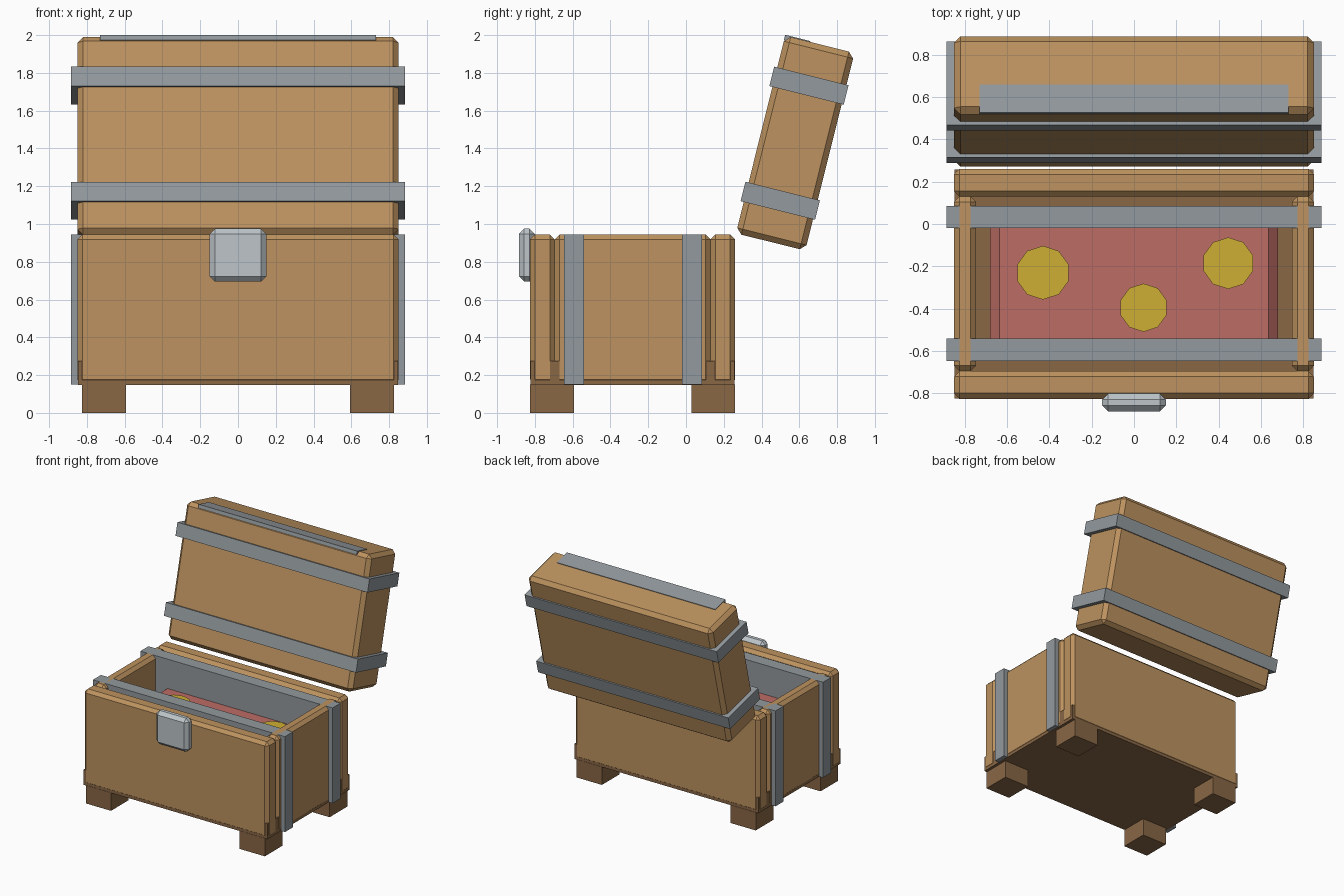
import bpy
import math
from mathutils import Matrix, Vector

default = bpy.data.objects.get("Cube")
if default:
    bpy.data.objects.remove(default, do_unlink=True)


def material(name, rgb):
    m = bpy.data.materials.new(name)
    m.use_nodes = True
    colour = (*rgb, 1)
    m.diffuse_color = colour
    m.node_tree.nodes["Principled BSDF"].inputs["Base Color"].default_value = colour
    return m


wood = material("light wood", (0.51, 0.29, 0.115))
dark_wood = material("dark wood", (0.25, 0.135, 0.06))
iron = material("grey iron", (0.29, 0.32, 0.34))
steel = material("pale steel", (0.51, 0.56, 0.59))
cloth = material("red cloth", (0.51, 0.15, 0.13))
gold = material("gold", (0.62, 0.43, 0.035))


def finish(name, mat, bevel=0):
    ob = bpy.context.object
    ob.name = ob.data.name = name
    ob.data.materials.append(mat)
    if bevel:
        mod = ob.modifiers.new("Chamfer", "BEVEL")
        mod.width = bevel
        mod.segments = 1
    return ob


def box(name, mat, x, y, z, bevel=0):
    """Box spanning the (min, max) pairs x, y and z."""
    bpy.ops.mesh.primitive_cube_add(size=1)
    ob = finish(name, mat, bevel)
    spans = (x, y, z)
    size = [hi - lo for lo, hi in spans]
    centre = Vector([(hi + lo) / 2 for lo, hi in spans])
    ob.data.transform(Matrix.Translation(centre) @ Matrix.Diagonal((*size, 1)))
    return ob


FRONT, BACK = -0.825, 0.26
HALF, FLOOR, RIM = 0.85, 0.15, 0.945
WALL, CHAMFER, FOOT = 0.13, 0.026, 0.232
INSET = 0.002

# Base slab, tucked just inside the wall planks
box("base", dark_wood, (-HALF + INSET, HALF - INSET),
    (FRONT + INSET, BACK - INSET), (FLOOR - INSET, 0.275))

# Wall planks
for name, y0 in (("front_wall", FRONT), ("back_wall", BACK - WALL)):
    box(name, wood, (-HALF, HALF), (y0, y0 + WALL), (FLOOR, RIM), CHAMFER)
for name, x0 in (("right_wall", -HALF), ("left_wall", HALF - 0.105)):
    box(name, wood, (x0, x0 + 0.105), (FRONT + WALL, BACK - WALL),
        (FLOOR, RIM), CHAMFER)

# Feet
for row, y0 in (("front", FRONT), ("back", BACK - FOOT)):
    for side, x0 in (("right", FRONT), ("left", -FRONT - FOOT)):
        box(f"{row}_{side}_foot", dark_wood, (x0, x0 + FOOT),
            (y0, y0 + FOOT), (0, FLOOR))

# Iron bands running right through the body
for name, y0 in (("front_band", -0.646), ("back_band", -0.02)):
    box(name, iron, (-0.885, 0.885), (y0, y0 + 0.106), (FLOOR, RIM))

# Lining and coins
box("cloth_lining", cloth, (-0.68, 0.68), (-0.62, 0.07), (0.27, 0.70), 0.045)
for i, (x, y, r) in enumerate(((-0.43, -0.23, 0.127),
                               (0.045, -0.395, 0.114),
                               (0.445, -0.185, 0.122))):
    bpy.ops.mesh.primitive_cylinder_add(vertices=10, radius=r, depth=0.04,
                                        location=(x, y, 0.705))
    finish(f"coin_{i + 1}", gold)

# Latch
box("latch", steel, (-0.15, 0.15), (-0.885, -0.80), (0.695, 0.975), 0.028)

# Lid, modelled upright about its centre and then tipped back
lid_parts = [
    box("lid", wood, (-HALF, HALF), (-0.189, 0.189), (-0.539, 0.539), 0.03),
    box("lid_edge_plate", iron, (-0.73, 0.73), (-0.19, -0.053), (0.515, 0.544)),
]
for name, z in (("lid_lower_band", -0.315), ("lid_upper_band", 0.313)):
    lid_parts.append(box(name, iron, (-0.885, 0.885), (-0.206, 0.2),
                         (z - 0.053, z + 0.053)))
tip = Matrix.Translation((0, 0.578, 1.428)) @ Matrix.Rotation(math.radians(-14), 4, "X")
for part in lid_parts:
    part.matrix_world = tip
